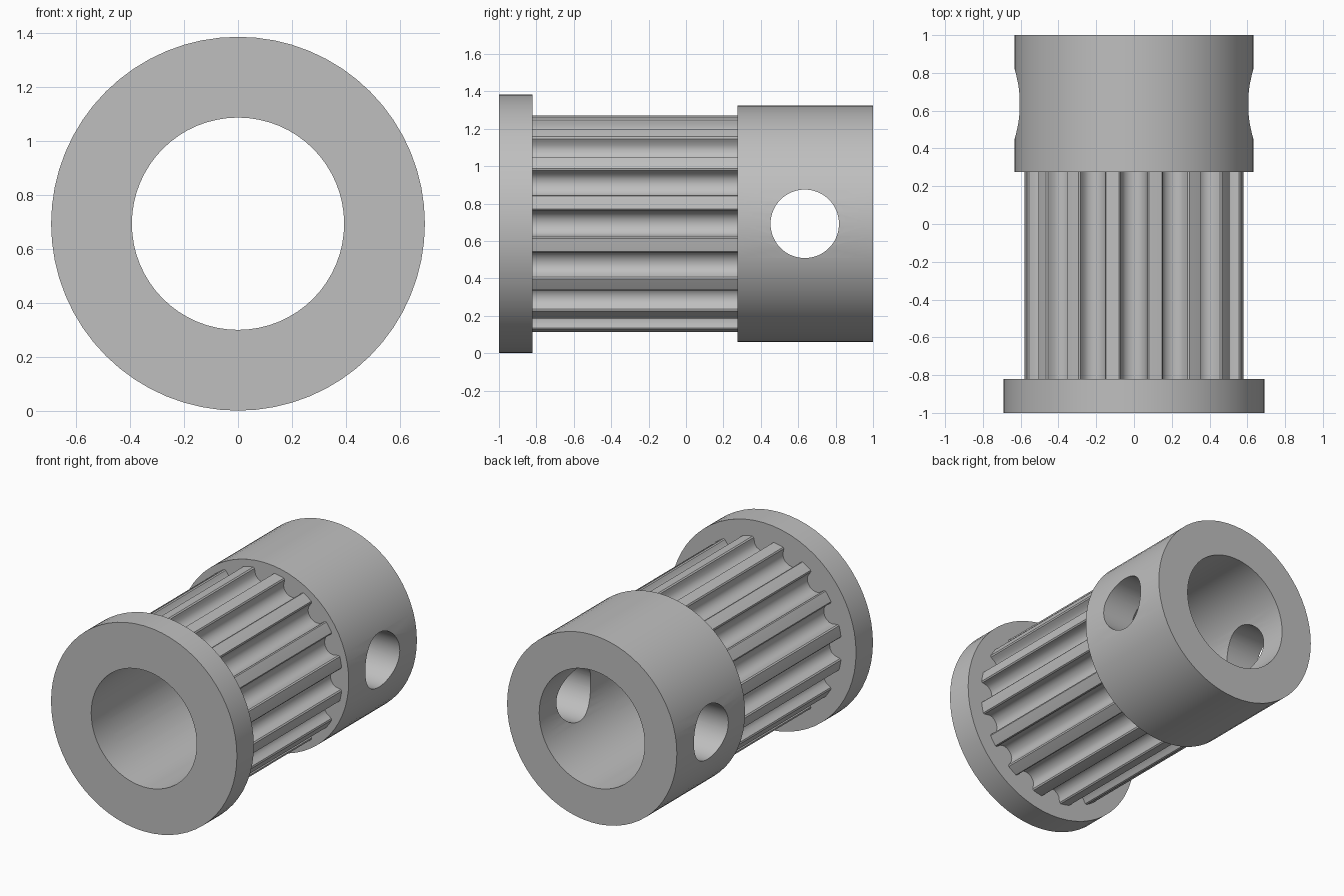
import bpy
import bmesh
from math import sin, cos, pi, radians

default = bpy.data.objects.get("Cube")
if default:
    bpy.data.objects.remove(default, do_unlink=True)

FLANGE_R, HUB_R, TOOTH_R, BORE_R = 0.692, 0.632, 0.585, 0.393
AXIS_Z = FLANGE_R
SEGMENTS = 64
TEETH = 16

metal = bpy.data.materials.new("grey metal")
metal.use_nodes = True
colour = (0.52, 0.52, 0.52, 1)
metal.diffuse_color = colour
metal.node_tree.nodes["Principled BSDF"].inputs["Base Color"].default_value = colour


def circle(radius):
    """Outline as (angle, radius) pairs."""
    return [(2 * pi * i / SEGMENTS, radius) for i in range(SEGMENTS)]


def toothed_outline():
    """Round-bottomed grooves between narrow teeth, one groove at the top."""
    groove_r, groove_centre = 0.067, 0.562
    half = []
    for i in range(5):
        a = i * pi / 8
        x, y = groove_r * sin(a), groove_centre - groove_r * cos(a)
        half.append((x / y, y))
    half += [(0.122, 0.577), (0.135, TOOTH_R)]
    pitch = 2 * pi / TEETH
    groove = [(-a, r) for a, r in reversed(half[1:])] + half + [(pitch / 2, TOOTH_R)]
    return [(k * pitch + a, r) for k in range(TEETH) for a, r in groove]


def tube(name, outline, y0, y1):
    """Extrude an outline along y with the round bore through it."""
    bm = bmesh.new()

    def loop(points, y):
        return [bm.verts.new((r * sin(a), y, AXIS_Z + r * cos(a))) for a, r in points]

    bore = [(a, BORE_R) for a, r in outline]
    loops = [loop(outline, y0), loop(outline, y1), loop(bore, y1), loop(bore, y0)]
    n = len(outline)
    for k in range(4):
        a, b = loops[k], loops[(k + 1) % 4]
        for i in range(n):
            j = (i + 1) % n
            bm.faces.new((a[i], a[j], b[j], b[i]))
    bmesh.ops.recalc_face_normals(bm, faces=bm.faces)
    mesh = bpy.data.meshes.new(name)
    bm.to_mesh(mesh)
    bm.free()
    mesh.materials.append(metal)
    obj = bpy.data.objects.new(name, mesh)
    bpy.context.collection.objects.link(obj)
    return obj


def activate(obj):
    bpy.ops.object.select_all(action='DESELECT')
    obj.select_set(True)
    bpy.context.view_layer.objects.active = obj


# Three sections along the axis
flange = tube("front_flange", circle(FLANGE_R), -1, -0.82)
teeth = tube("toothed_section", toothed_outline(), -0.82, 0.275)
hub = tube("rear_hub", circle(HUB_R), 0.275, 1)

# Cross hole through both hub walls
bpy.ops.mesh.primitive_cylinder_add(vertices=SEGMENTS, radius=0.183, depth=2,
                                    location=(0, 0.635, AXIS_Z), rotation=(0, pi / 2, 0))
cutter = bpy.context.object
cutter.name = "hole_cutter"
cutter.hide_render = True
cutter.data.materials.append(metal)
cut = hub.modifiers.new("cross_hole", 'BOOLEAN')
cut.operation = 'DIFFERENCE'
cut.solver = 'EXACT'
cut.object = cutter
activate(hub)
bpy.ops.object.modifier_apply(modifier=cut.name)
bpy.data.objects.remove(cutter, do_unlink=True)

# Smooth curved walls with crisp rims
for part in (flange, teeth, hub):
    activate(part)
    bpy.ops.object.shade_smooth_by_angle(angle=radians(30))
